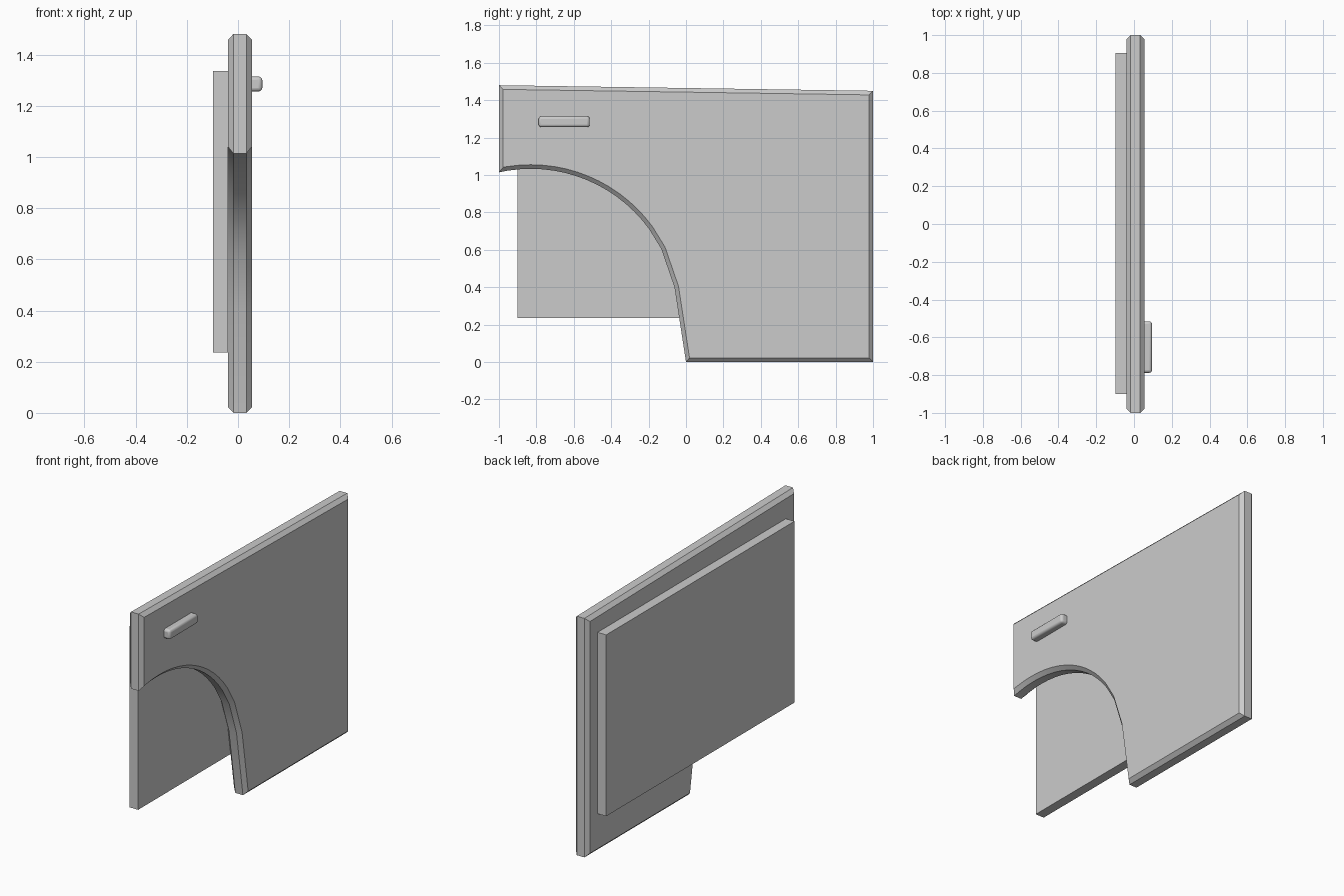
import bpy, bmesh, math

if "Cube" in bpy.data.objects:
    bpy.data.objects.remove(bpy.data.objects["Cube"])

X0, X1, CH = -0.040, 0.055, 0.022


def make_object(name, bm):
    bmesh.ops.recalc_face_normals(bm, faces=bm.faces)
    mesh = bpy.data.meshes.new(name)
    bm.to_mesh(mesh)
    bm.free()
    ob = bpy.data.objects.new(name, mesh)
    bpy.context.collection.objects.link(ob)
    return ob


def box(name, lo, hi):
    bm = bmesh.new()
    bmesh.ops.create_cube(bm, size=1)
    for v in bm.verts:
        v.co = [(a + b) / 2 + c * (b - a) for a, b, c in zip(lo, hi, v.co)]
    return make_object(name, bm)


def smooth(ob):
    bpy.ops.object.select_all(action='DESELECT')
    ob.select_set(True)
    bpy.context.view_layer.objects.active = ob
    bpy.ops.object.shade_smooth_by_angle(angle=math.radians(30))


# Side panel outline (y, z) with the wheel arch cut from its lower front corner
cy, cz, r = -0.83, 0.25, 0.783
angles = [11, 27] + [27 + 4.5 * i for i in range(2, 17)]
arch = [(cy + r * math.cos(math.radians(a)), cz + r * math.sin(math.radians(a)))
        for a in angles]
profile = [(-1, 1.48), (1, 1.45), (1, 0), (0, 0)] + arch + [(-1, 1.014)]

# Extrude the outline, then inset both caps to form the chamfered rim
bm = bmesh.new()
face = bm.faces.new([bm.verts.new((X0 + CH, y, z)) for y, z in profile])
ext = bmesh.ops.extrude_face_region(bm, geom=[face], use_keep_orig=True)
for g in ext["geom"]:
    if isinstance(g, bmesh.types.BMVert):
        g.co.x = X1 - CH
bmesh.ops.recalc_face_normals(bm, faces=bm.faces)
caps = [f for f in bm.faces if len(f.verts) == len(profile)]
bmesh.ops.inset_individual(bm, faces=caps, thickness=CH, use_even_offset=True)
for f in caps:
    x = X1 if f.calc_center_median().x > 0 else X0
    for v in f.verts:
        v.co.x = x
smooth(make_object("side_panel", bm))

# Flat plate behind the panel
box("inner_plate", (-0.098, -0.90, 0.235), (X0, 0.905, 1.335))

# Rounded handle on the outer face
handle = box("handle", (X1 - 0.015, -0.788, 1.256), (0.095, -0.515, 1.314))
bev = handle.modifiers.new("rounded_edges", 'BEVEL')
bev.width = 0.014
bev.segments = 3
smooth(handle)
